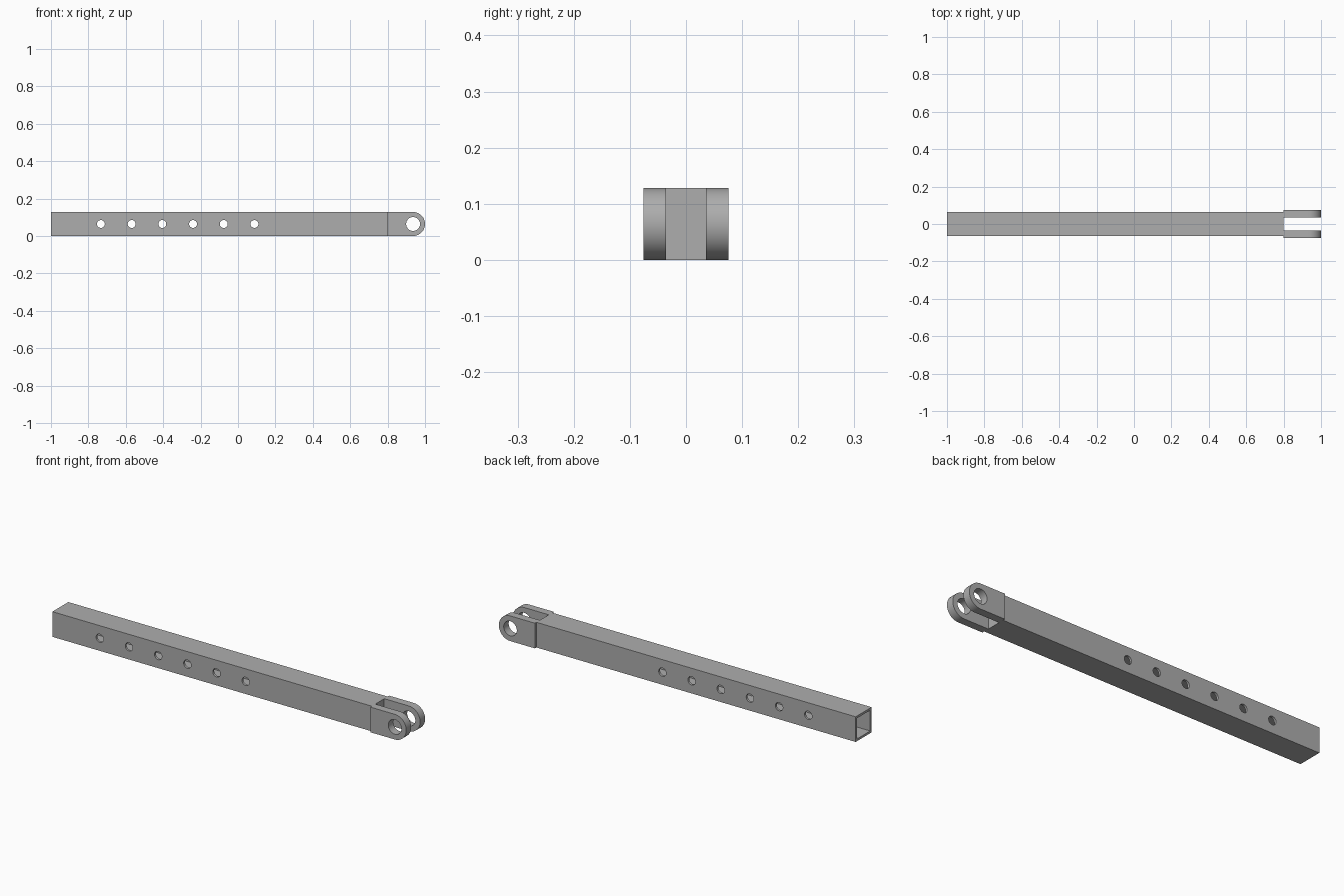
import bpy
import bmesh
import math

cube = bpy.data.objects.get("Cube")
if cube:
    bpy.data.objects.remove(cube, do_unlink=True)

R = 0.064            # half height of the bar, also the lug end radius
WALL = 0.016
BAR_END = 0.798

steel = bpy.data.materials.new("grey steel")
steel.use_nodes = True
grey = (0.42, 0.42, 0.42, 1)
steel.diffuse_color = grey
steel.node_tree.nodes["Principled BSDF"].inputs["Base Color"].default_value = grey


def make_object(name, bm):
    bmesh.ops.recalc_face_normals(bm, faces=bm.faces)
    mesh = bpy.data.meshes.new(name)
    bm.to_mesh(mesh)
    bm.free()
    mesh.materials.append(steel)
    obj = bpy.data.objects.new(name, mesh)
    bpy.context.collection.objects.link(obj)
    return obj


def extrude_profile(name, points, y0, y1):
    """Extrude an xz outline along y."""
    bm = bmesh.new()
    face = bm.faces.new([bm.verts.new((x, y0, z)) for x, z in points])
    out = bmesh.ops.extrude_face_region(bm, geom=[face])
    moved = [v for v in out["geom"] if isinstance(v, bmesh.types.BMVert)]
    bmesh.ops.translate(bm, verts=moved, vec=(0, y1 - y0, 0))
    return make_object(name, bm)


def arc(cx, radius, start, end, steps):
    angles = [start + (end - start) * i / steps for i in range(steps + 1)]
    return [(cx + radius * math.cos(a), R + radius * math.sin(a)) for a in angles]


def drill(obj, cx, radius):
    """Cut a round hole through the part along y."""
    circle = arc(cx, radius, 0, 2 * math.pi, 48)[:-1]
    cutter = extrude_profile("hole_cutter", circle, -0.2, 0.2)
    cutter.hide_render = True
    mod = obj.modifiers.new("hole", 'BOOLEAN')
    mod.operation = 'DIFFERENCE'
    mod.solver = 'EXACT'
    mod.object = cutter
    bpy.context.view_layer.objects.active = obj
    bpy.ops.object.modifier_apply(modifier=mod.name)
    bpy.data.objects.remove(cutter, do_unlink=True)


def smooth(obj):
    bpy.ops.object.select_all(action='DESELECT')
    obj.select_set(True)
    bpy.context.view_layer.objects.active = obj
    bpy.ops.object.shade_smooth_by_angle(angle=math.radians(30))


# Square tube, open at the right end and closed behind the fork
bm = bmesh.new()
bmesh.ops.create_cube(bm, size=1)
for v in bm.verts:
    v.co.x = -1 if v.co.x < 0 else BAR_END
    v.co.y *= 2 * R
    v.co.z = (v.co.z + 0.5) * 2 * R
bm.faces.ensure_lookup_table()
mouth = min(bm.faces, key=lambda f: f.calc_center_median().x)
bmesh.ops.inset_region(bm, faces=[mouth], thickness=WALL)
out = bmesh.ops.extrude_face_region(bm, geom=[mouth])
bmesh.ops.delete(bm, geom=[mouth], context='FACES_ONLY')
inner = [v for v in out["geom"] if isinstance(v, bmesh.types.BMVert)]
bmesh.ops.translate(bm, verts=inner, vec=(1 + BAR_END - WALL, 0, 0))
bar = make_object("square_tube", bm)

# Row of adjustment holes through both side walls
for i in range(6):
    drill(bar, -0.733 + 0.1642 * i, 0.021)
smooth(bar)

# Pair of rounded fork lugs with pin holes
outline = [(BAR_END, 0)] + arc(1 - R, R, -math.pi / 2, math.pi / 2, 32) + [(BAR_END, 2 * R)]
for name, side in (("front_lug", -1), ("back_lug", 1)):
    lug = extrude_profile(name, outline, side * 0.036, side * 0.076)
    drill(lug, 1 - R, 0.037)
    smooth(lug)
